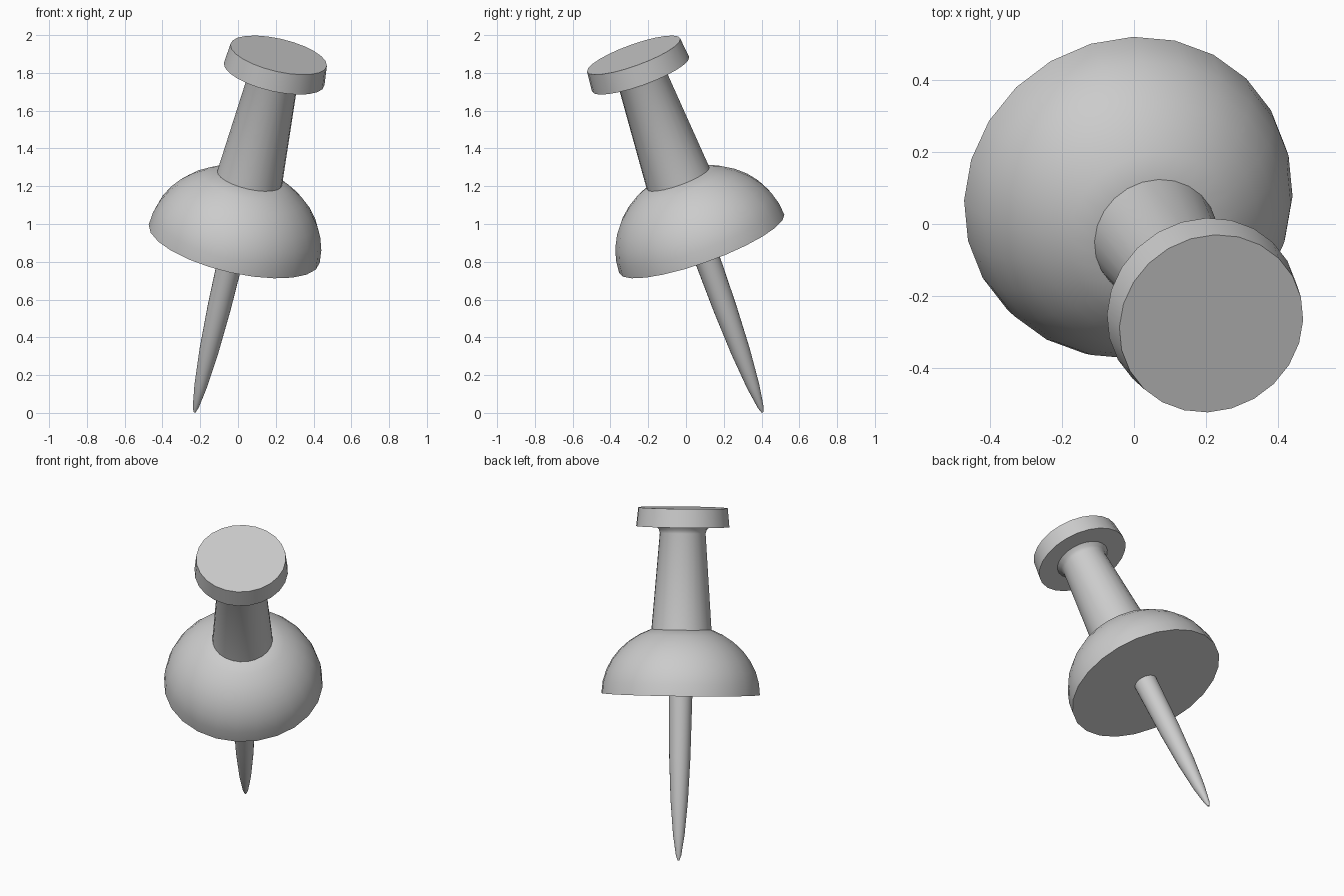
import bpy, bmesh, math
from mathutils import Vector, Matrix

if "Cube" in bpy.data.objects:
    bpy.data.objects.remove(bpy.data.objects["Cube"])

SIDES = 24
tip = Vector((-0.23, 0.405, 0.004))
axis = Vector((0.445, -0.682, 1.89)).normalized()
# pose: tilted pin, tip at the ground
pose = Matrix.Translation(tip) @ Vector((0, 0, 1)).rotation_difference(axis).to_matrix().to_4x4()

grey = bpy.data.materials.new("grey")
grey.diffuse_color = (0.6, 0.6, 0.6, 1)
grey.use_nodes = True
grey.node_tree.nodes["Principled BSDF"].inputs["Base Color"].default_value = grey.diffuse_color


def lathe(name, profile, sides=SIDES):
    """Closed solid of revolution from (radius, height) points, bottom to top."""
    bm = bmesh.new()
    rings = []
    for r, h in profile:
        rings.append([bm.verts.new((r * math.cos(2 * math.pi * i / sides),
                                    r * math.sin(2 * math.pi * i / sides), h))
                      for i in range(sides)])
    for a, b in zip(rings, rings[1:]):
        for i in range(sides):
            j = (i + 1) % sides
            bm.faces.new((a[i], a[j], b[j], b[i]))
    bm.faces.new(rings[0][::-1])
    bm.faces.new(rings[-1])
    bm.transform(pose)
    me = bpy.data.meshes.new(name)
    bm.to_mesh(me)
    bm.free()
    me.materials.append(grey)
    ob = bpy.data.objects.new(name, me)
    bpy.context.collection.objects.link(ob)
    bpy.ops.object.select_all(action='DESELECT')
    ob.select_set(True)
    bpy.context.view_layer.objects.active = ob
    bpy.ops.object.shade_smooth_by_angle(angle=math.radians(35))
    return ob


# metal needle with a rounded taper
lathe("needle", [(0.006, 0), (0.016, 0.03), (0.034, 0.15), (0.051, 0.35),
                 (0.062, 0.6), (0.069, 0.98)])

# domed collar
dome = [(0.464 * math.cos(t), 0.971 + 0.408 * math.sin(t))
        for t in (math.radians(68) * i / 7 for i in range(8))]
lathe("collar", dome)

# tapered grip with a small flare under the cap
lathe("grip", [(0.176, 1.345), (0.134, 1.91), (0.14, 1.93), (0.16, 1.95)])

# flat cap
lathe("cap", [(0.273, 1.948), (0.262, 2.058)])
